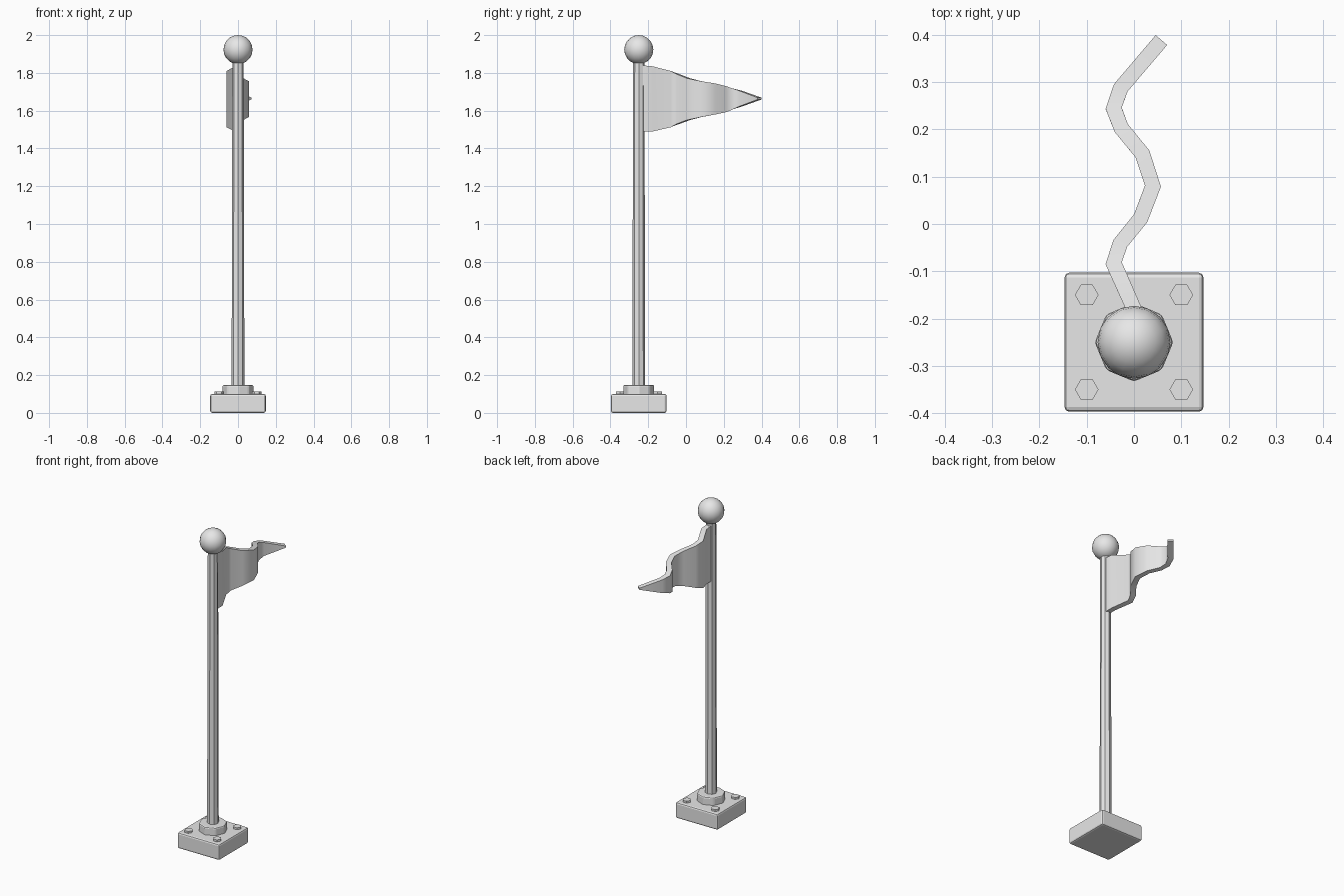
import bpy
import math

default = bpy.data.objects.get("Cube")
if default:
    bpy.data.objects.remove(default, do_unlink=True)

grey = bpy.data.materials.new("plain grey")
grey.use_nodes = True
grey.diffuse_color = (0.8, 0.8, 0.8, 1)
grey.node_tree.nodes["Principled BSDF"].inputs["Base Color"].default_value = (0.8, 0.8, 0.8, 1)

CY = -0.25  # pole axis


def finish(name, bevel=0, smooth=None):
    ob = bpy.context.object
    ob.name = name
    ob.data.materials.append(grey)
    if bevel:
        mod = ob.modifiers.new("Bevel", 'BEVEL')
        mod.width = bevel
        mod.segments = 2
    if smooth:
        bpy.ops.object.shade_smooth_by_angle(angle=math.radians(smooth))
    return ob


def prism(name, sides, r1, r2, x, y, z0, z1, turn=0, bevel=0):
    bpy.ops.mesh.primitive_cone_add(vertices=sides, radius1=r1, radius2=r2, depth=z1 - z0,
                                    location=(x, y, (z0 + z1) / 2), rotation=(0, 0, turn))
    return finish(name, bevel)


# Base plate
bpy.ops.mesh.primitive_cube_add(size=1, location=(0, CY, 0.05))
bpy.context.object.scale = (0.294, 0.294, 0.1)
bpy.ops.object.transform_apply(location=False, rotation=False, scale=True)
finish("base_plate", bevel=0.01)

# Bolts at the plate corners
for sx in (-1, 1):
    for sy in (-1, 1):
        prism("bolt", 6, 0.025, 0.025, sx * 0.1, CY + sy * 0.1, 0.09, 0.112, math.pi / 6)

# Collar, pole and ball
prism("collar", 8, 0.083, 0.083, 0, CY, 0.09, 0.148, bevel=0.008)
prism("pole", 8, 0.034, 0.03, 0, CY, 0.1, 1.87)
bpy.ops.mesh.primitive_uv_sphere_add(segments=16, ring_count=10, radius=0.077,
                                     location=(0, CY, 1.923))
finish("ball", smooth=60)

# Pennant: x, y, top and bottom heights along its wave
wave = [
    (0, -0.235, 1.84, 1.49), (0, -0.18, 1.835, 1.49),
    (-0.043, -0.083, 1.81, 1.512), (-0.029, -0.041, 1.793, 1.53),
    (0.014, 0.012, 1.772, 1.55), (0.04, 0.08, 1.756, 1.566),
    (0.018, 0.148, 1.744, 1.58), (-0.027, 0.203, 1.73, 1.592),
    (-0.043, 0.245, 1.718, 1.606), (-0.028, 0.288, 1.706, 1.622),
    (0.058, 0.389, 1.669, 1.659),
]
verts = [(x, y, z) for x, y, top, low in wave for z in (top, low)]
faces = [(i, i + 1, i + 3, i + 2) for i in range(0, len(verts) - 2, 2)]
mesh = bpy.data.meshes.new("pennant")
mesh.from_pydata(verts, [], faces)
pennant = bpy.data.objects.new("pennant", mesh)
bpy.context.collection.objects.link(pennant)
bpy.ops.object.select_all(action='DESELECT')
pennant.select_set(True)
bpy.context.view_layer.objects.active = pennant
solid = pennant.modifiers.new("Thickness", 'SOLIDIFY')
solid.thickness = 0.032
solid.offset = 0
solid.use_even_offset = True
bpy.ops.object.modifier_apply(modifier=solid.name)
finish("pennant", smooth=50)
